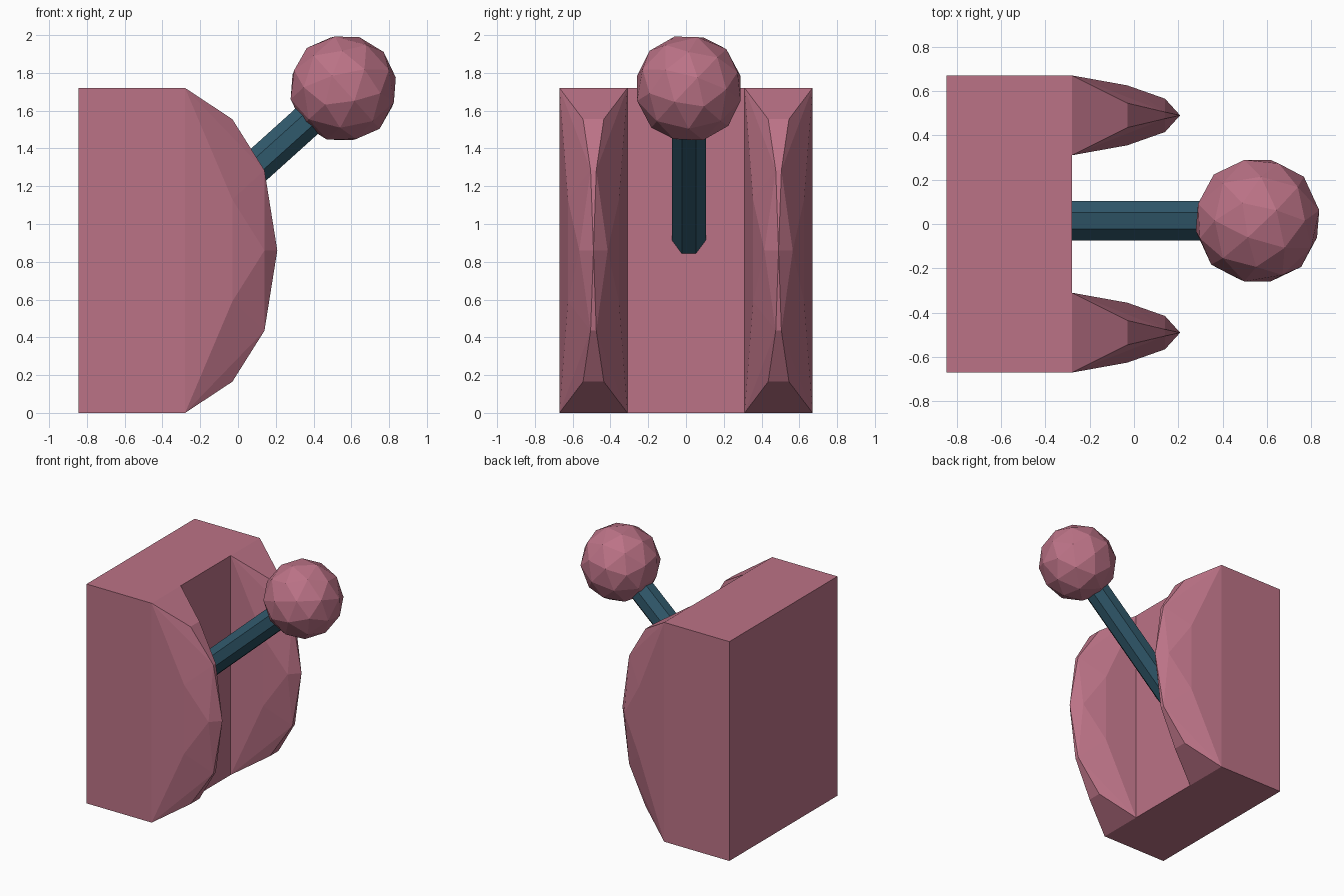
import bpy, bmesh, math
from mathutils import Vector

if "Cube" in bpy.data.objects:
    bpy.data.objects.remove(bpy.data.objects["Cube"])


def material(name, rgb):
    m = bpy.data.materials.new(name)
    m.diffuse_color = (*rgb, 1)
    m.use_nodes = True
    m.node_tree.nodes["Principled BSDF"].inputs["Base Color"].default_value = m.diffuse_color
    return m


ROSE = material("rose", (0.50, 0.17, 0.24))
TEAL = material("dark_teal", (0.03, 0.10, 0.15))


def make_object(name, bm, mat):
    bmesh.ops.recalc_face_normals(bm, faces=bm.faces[:])
    mesh = bpy.data.meshes.new(name)
    bm.to_mesh(mesh)
    bm.free()
    mesh.materials.append(mat)
    ob = bpy.data.objects.new(name, mesh)
    bpy.context.collection.objects.link(ob)
    return ob


# Mounting block
bm = bmesh.new()
bmesh.ops.create_cube(bm, size=1)
for v in bm.verts:
    v.co = Vector((-0.5625 + v.co.x * 0.565, v.co.y * 1.34, 0.86 + v.co.z * 1.72))
make_object("mounting_block", bm, ROSE)


# Bulging guards either side of the lever: (x, half height, half width)
GUARD_RINGS = [(-0.28, 0.86, 0.18), (-0.03, 0.695, 0.055), (-0.03, 0.27, 0.135),
               (0.14, 0.425, 0.015), (0.14, 0.0, 0.075), (0.208, 0.0, 0.0)]


def guard(name, y):
    bm = bmesh.new()
    for x, h, w in GUARD_RINGS:
        for sz in (-1, 1):
            for sy in (-1, 1):
                bm.verts.new((x, y + sy * w, 0.86 + sz * h))
    bmesh.ops.remove_doubles(bm, verts=bm.verts[:], dist=0.0005)
    bmesh.ops.convex_hull(bm, input=bm.verts[:])
    make_object(name, bm, ROSE)


guard("guard_near", -0.49)
guard("guard_far", 0.49)

# Octagonal lever, rising from the block face into the knob
knob_centre = Vector((0.557, 0.015, 1.718))
foot = Vector((-0.34, 0.015, 0.91))
axis = knob_centre - foot
turn = axis.to_track_quat('Z', 'Y')

bm = bmesh.new()
bmesh.ops.create_cone(bm, cap_ends=True, segments=8, radius1=0.097, radius2=0.097,
                      depth=axis.length)
for v in bm.verts:
    a = math.radians(22.5)
    x, y, z = v.co
    if min(abs(x), abs(y)) < 0.001 or abs(abs(x) - abs(y)) < 0.001:
        x, y = x * math.cos(a) - y * math.sin(a), x * math.sin(a) + y * math.cos(a)
    v.co = (foot + knob_centre) / 2 + turn @ Vector((x, y, z))
make_object("lever", bm, TEAL)

# Faceted ball knob
bm = bmesh.new()
bmesh.ops.create_icosphere(bm, subdivisions=2, radius=0.288)
for v in bm.verts:
    v.co = knob_centre + turn @ v.co
make_object("knob", bm, ROSE)
